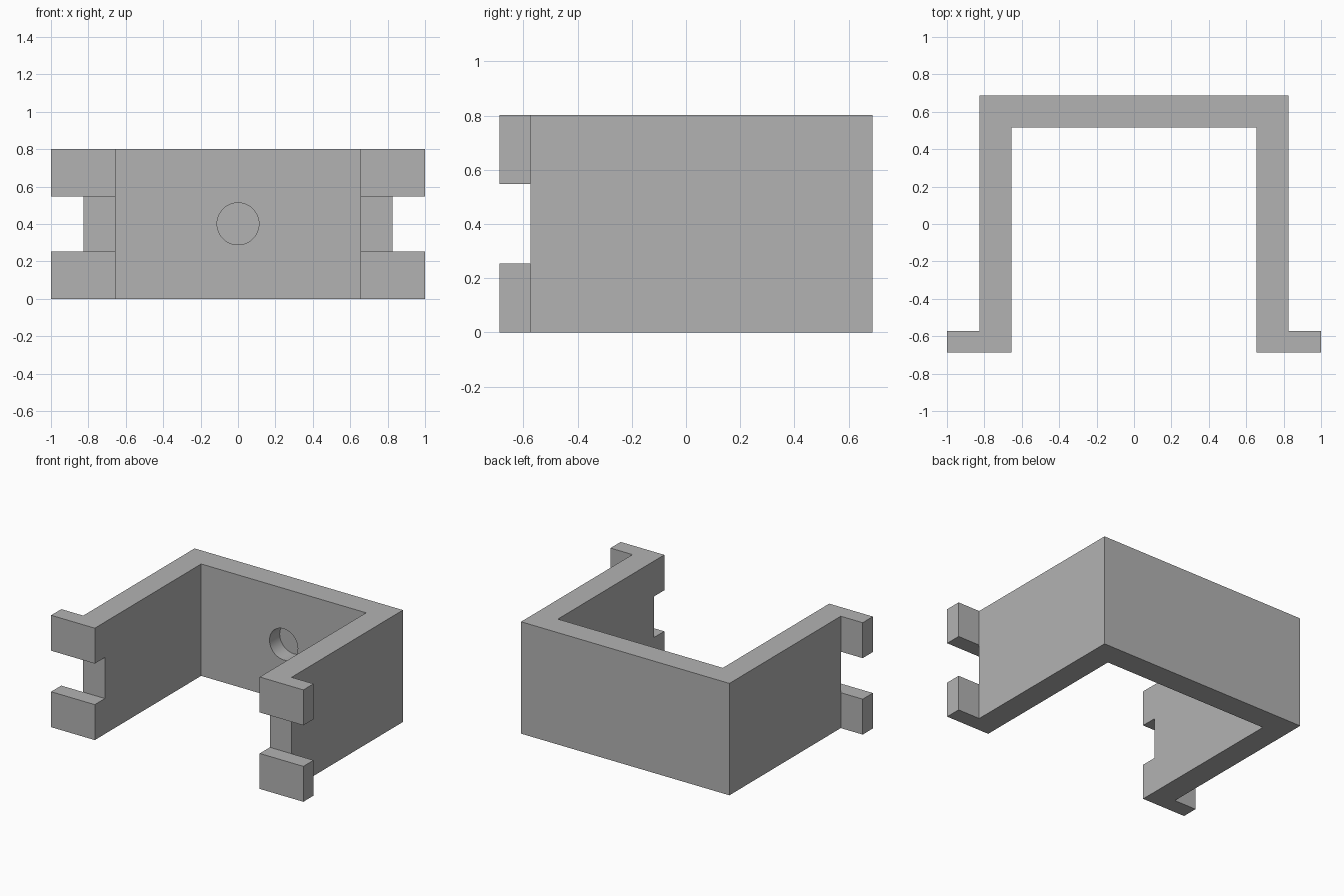
import bpy
import bmesh
from math import radians
from mathutils import Matrix

if "Cube" in bpy.data.objects:
    bpy.data.objects.remove(bpy.data.objects["Cube"], do_unlink=True)

HEIGHT = 0.802
OUTER, INNER = 0.826, 0.654      # side wall faces
BACK, BACK_IN = 0.688, 0.517     # back wall faces
FRONT, LIP = -0.688, -0.573      # flange faces
HOLE_RADIUS, HOLE_DEPTH = 0.112, 0.115

grey = bpy.data.materials.new("plain grey")
grey.use_nodes = True
colour = (0.45, 0.45, 0.45, 1)
grey.diffuse_color = colour
grey.node_tree.nodes["Principled BSDF"].inputs["Base Color"].default_value = colour


def make_object(name, bm):
    bmesh.ops.recalc_face_normals(bm, faces=bm.faces)
    mesh = bpy.data.meshes.new(name)
    bm.to_mesh(mesh)
    bm.free()
    mesh.materials.append(grey)
    obj = bpy.data.objects.new(name, mesh)
    bpy.context.collection.objects.link(obj)
    return obj


def subtract(target, cutter):
    cutter.hide_render = True
    mod = target.modifiers.new(cutter.name, 'BOOLEAN')
    mod.operation = 'DIFFERENCE'
    mod.solver = 'EXACT'
    mod.object = cutter
    bpy.context.view_layer.objects.active = target
    bpy.ops.object.modifier_apply(modifier=mod.name)
    bpy.data.objects.remove(cutter, do_unlink=True)


# U-shaped bracket with outward flanges, extruded from its plan outline
half = [(INNER, BACK_IN), (INNER, FRONT), (1, FRONT),
        (1, LIP), (OUTER, LIP), (OUTER, BACK)]
outline = half + [(-x, y) for x, y in reversed(half)]
bm = bmesh.new()
base = bm.faces.new([bm.verts.new((x, y, 0)) for x, y in outline])
top = bmesh.ops.extrude_face_region(bm, geom=[base])["geom"]
bmesh.ops.translate(bm, vec=(0, 0, HEIGHT),
                    verts=[v for v in top if isinstance(v, bmesh.types.BMVert)])
bracket = make_object("bracket", bm)

# Slot through both flanges, leaving upper and lower tabs
slot_bottom, slot_top = 0.254, 0.548
bm = bmesh.new()
bmesh.ops.create_cube(bm, size=1, matrix=(
    Matrix.Translation((0, LIP - 0.5, (slot_bottom + slot_top) / 2))
    @ Matrix.Diagonal((3, 1, slot_top - slot_bottom, 1))))
subtract(bracket, make_object("flange_slot_cutter", bm))

# Blind round hole in the inner face of the back wall
bm = bmesh.new()
bmesh.ops.create_cone(bm, cap_ends=True, segments=48, depth=0.4,
                      radius1=HOLE_RADIUS, radius2=HOLE_RADIUS, matrix=(
    Matrix.Translation((0, BACK_IN + HOLE_DEPTH - 0.2, HEIGHT / 2))
    @ Matrix.Rotation(radians(90), 4, 'X')))
subtract(bracket, make_object("hole_cutter", bm))

# Smooth the hole wall while keeping the box edges crisp
bpy.ops.object.select_all(action='DESELECT')
bracket.select_set(True)
bpy.context.view_layer.objects.active = bracket
bpy.ops.object.shade_smooth_by_angle(angle=radians(30))
